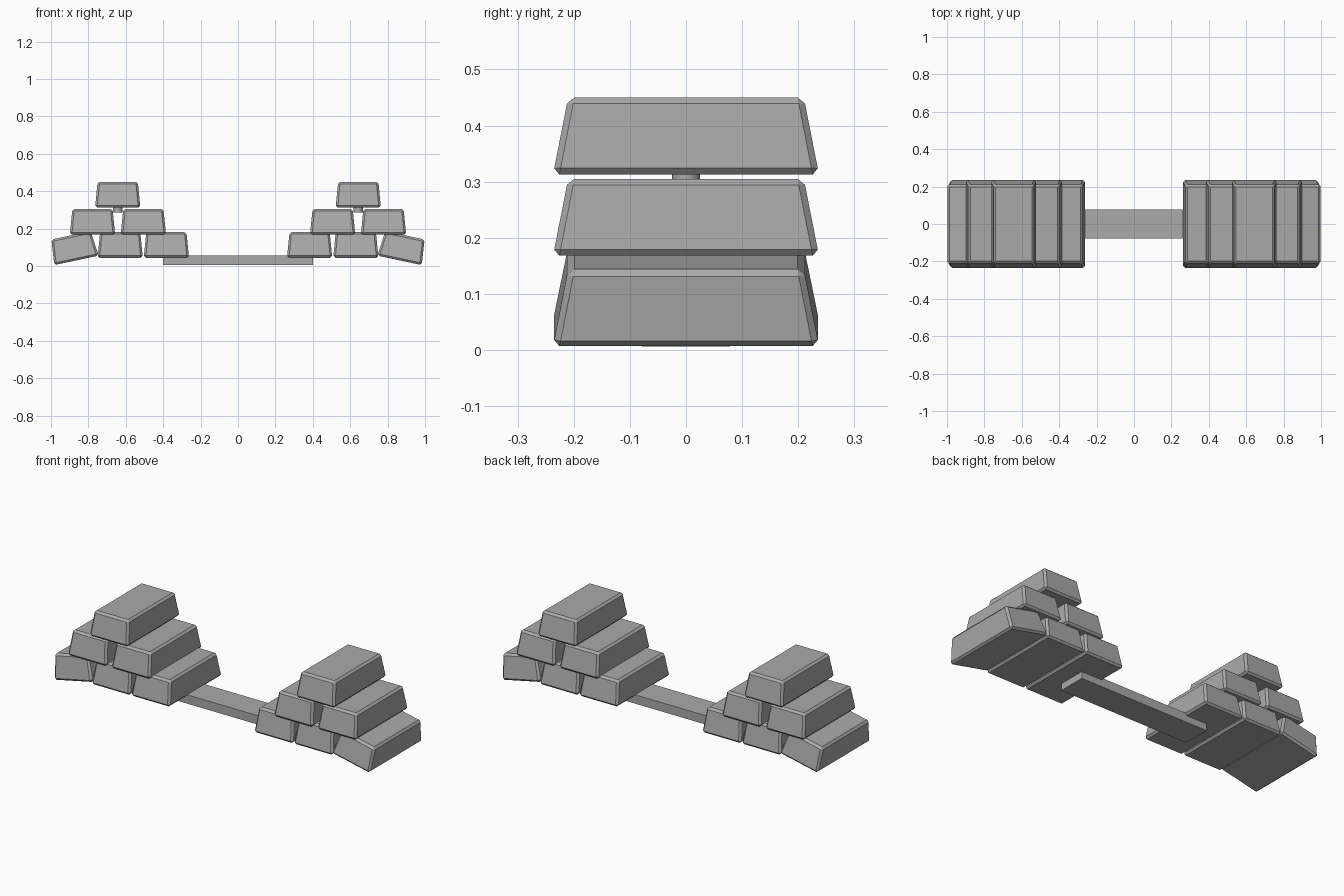
import bpy, bmesh, math

cube = bpy.data.objects.get("Cube")
if cube:
    bpy.data.objects.remove(cube, do_unlink=True)

grey = bpy.data.materials.new("plain grey")
grey.use_nodes = True
colour = (0.4, 0.4, 0.4, 1)
grey.diffuse_color = colour
grey.node_tree.nodes["Principled BSDF"].inputs["Base Color"].default_value = colour


def add_object(name, bm, location, tilt=0):
    mesh = bpy.data.meshes.new(name)
    bm.to_mesh(mesh)
    bm.free()
    mesh.materials.append(grey)
    obj = bpy.data.objects.new(name, mesh)
    obj.location = location
    obj.rotation_euler.y = math.radians(tilt)
    bpy.context.collection.objects.link(obj)
    return obj


def box(width, depth, height, taper_x=0, taper_y=0):
    """Box standing on its own origin, its top narrowed by the tapers."""
    bm = bmesh.new()
    bmesh.ops.create_cube(bm, size=1)
    for v in bm.verts:
        top = v.co.z > 0
        v.co.x *= width - (taper_x if top else 0)
        v.co.y *= depth - (taper_y if top else 0)
        v.co.z = height if top else 0
    return bm


def ingot(name, x, z, tilt=0):
    # tapered bar with a narrow chamfer on every edge
    bm = box(0.242, 0.474, 0.137, 0.027, 0.054)
    bmesh.ops.bevel(bm, geom=bm.edges[:], offset=0.011, segments=1,
                    affect='EDGES', profile=0.5)
    add_object(name, bm, (x, 0, z), tilt)


# two mirrored stacks, each with an outer bar slumped to the ground
for side, s in (("left", 1), ("right", -1)):
    ingot(side + "_bottom_inner_ingot", s * 0.383, 0.044)
    ingot(side + "_bottom_middle_ingot", s * 0.630, 0.044)
    ingot(side + "_slumped_ingot", s * 0.864, 0.030, s * 12)
    ingot(side + "_middle_inner_ingot", s * 0.506, 0.168)
    ingot(side + "_middle_outer_ingot", s * 0.778, 0.168)
    ingot(side + "_top_ingot", s * 0.643, 0.313)

    # small peg under the top bar
    bm = bmesh.new()
    bmesh.ops.create_cone(bm, cap_ends=True, segments=16, radius1=0.025,
                          radius2=0.025, depth=0.04)
    peg = add_object(side + "_peg", bm, (s * 0.643, 0, 0.305))
    for p in peg.data.polygons:
        p.use_smooth = abs(p.normal.z) < 0.5

# plank joining the stacks
add_object("plank", box(0.8, 0.156, 0.05), (0, 0, 0.006))
